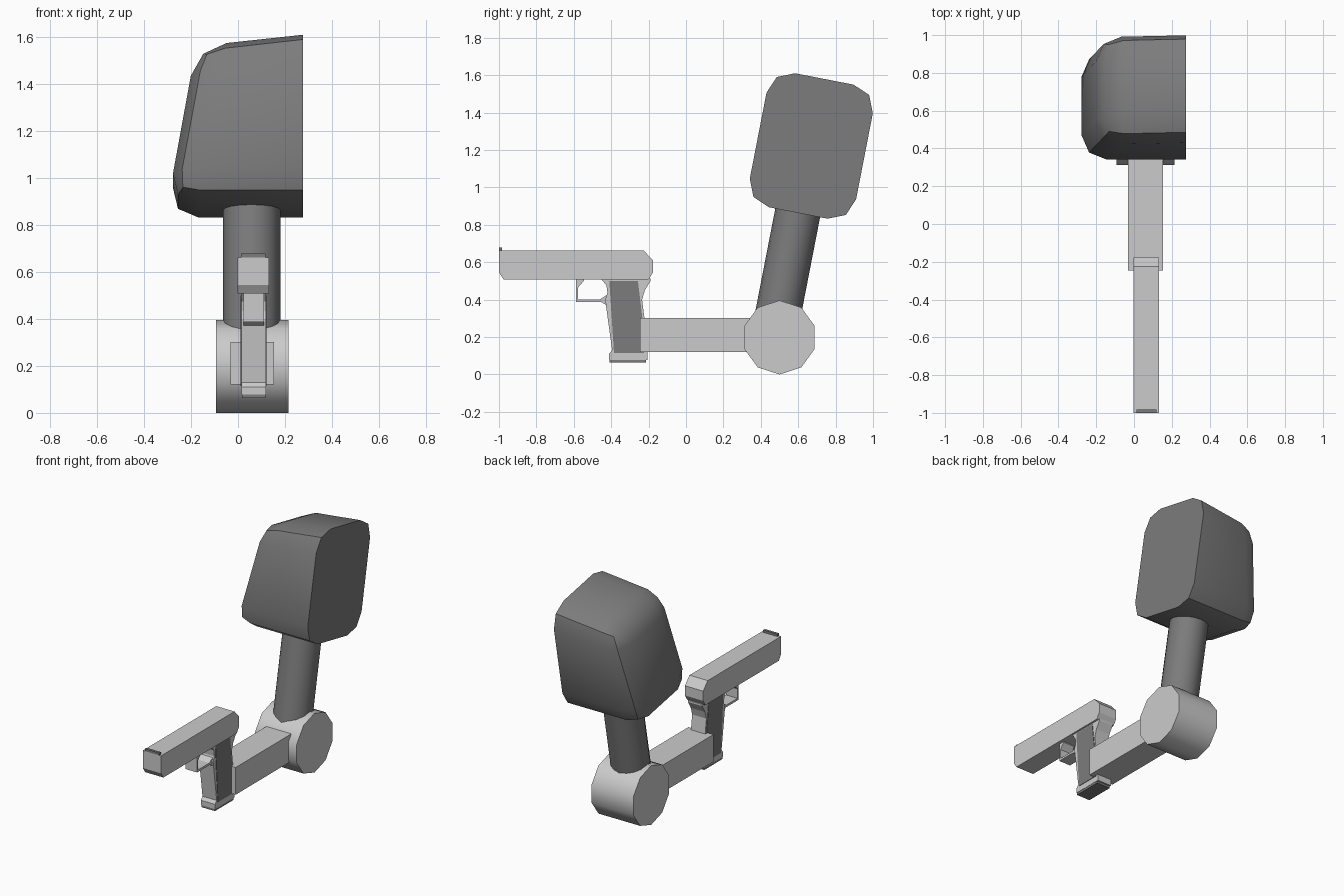
import bpy, bmesh, math
from mathutils import Matrix, Vector

if "Cube" in bpy.data.objects:
    bpy.data.objects.remove(bpy.data.objects["Cube"])

TILT = math.radians(11)   # lean of the upper arm and shoulder
CX = 0.06                 # centre line of the arm

dark = bpy.data.materials.new("dark_grey")
dark.diffuse_color = (0.2, 0.2, 0.2, 1)
dark.use_nodes = True
dark.node_tree.nodes["Principled BSDF"].inputs["Base Color"].default_value = dark.diffuse_color


def finish(name, bm, smooth=None, mat=None):
    bmesh.ops.recalc_face_normals(bm, faces=bm.faces)
    me = bpy.data.meshes.new(name)
    bm.to_mesh(me)
    bm.free()
    if mat:
        me.materials.append(mat)
    ob = bpy.data.objects.new(name, me)
    bpy.context.collection.objects.link(ob)
    if smooth:
        bpy.ops.object.select_all(action='DESELECT')
        ob.select_set(True)
        bpy.context.view_layer.objects.active = ob
        bpy.ops.object.shade_smooth_by_angle(angle=math.radians(smooth))
    return ob


def profile(name, pts, x0, x1, mat=None):
    """Side profile (y, z) extruded across x."""
    bm = bmesh.new()
    face = bm.faces.new([bm.verts.new((x0, y, z)) for y, z in pts])
    ext = bmesh.ops.extrude_face_region(bm, geom=[face])
    moved = [v for v in ext['geom'] if isinstance(v, bmesh.types.BMVert)]
    bmesh.ops.translate(bm, verts=moved, vec=(x1 - x0, 0, 0))
    return finish(name, bm, mat=mat)


def box(name, x, y, z, mat=None):
    return profile(name, [(y[0], z[0]), (y[1], z[0]), (y[1], z[1]), (y[0], z[1])], *x, mat)


def cylinder(name, sides, r, length, matrix, mat=None):
    bm = bmesh.new()
    bmesh.ops.create_cone(bm, cap_ends=True, segments=sides, radius1=r, radius2=r,
                          depth=length, matrix=matrix)
    return finish(name, bm, 50, mat)


# Shoulder: tapered block, rounded everywhere but around its flat inner face
bm = bmesh.new()
bmesh.ops.create_cube(bm, size=2)
for v in bm.verts:
    inner, back, top = v.co.x > 0, v.co.y > 0, v.co.z > 0
    v.co = Vector((0.276 if inner else (-0.178 if top else -0.30),
                   0.714 if back else 0.135,
                   (1.692 if inner else 1.642) if top else 0.962))
edges = [e for e in bm.edges if min(v.co.x for v in e.verts) < 0]
bmesh.ops.bevel(bm, geom=edges, offset=0.13, offset_type='OFFSET', segments=2,
                profile=0.5, affect='EDGES', clamp_overlap=True)
bmesh.ops.transform(bm, matrix=Matrix.Rotation(-TILT, 4, 'X'), verts=bm.verts)
finish("shoulder", bm, 40, dark)

# Upper arm, leaning back
cylinder("upper_arm", 16, 0.122, 0.72, Matrix.Translation((CX - 0.002, 0.54, 0.57))
         @ Matrix.Rotation(-TILT, 4, 'X'), dark)

# Ten-sided elbow with a corner pointing straight up, and the forearm
cylinder("elbow", 10, 0.198, 0.308, Matrix.Translation((CX + 0.001, 0.5, 0.198))
         @ Matrix.Rotation(math.pi / 2, 4, 'Y') @ Matrix.Rotation(math.pi / 10, 4, 'Z'))
box("forearm", (-0.031, 0.154), (-0.245, 0.5), (0.12, 0.302))

# Pistol slide and front sight
profile("slide", [(-1.0, 0.662), (-0.225, 0.662), (-0.177, 0.61), (-0.177, 0.545),
                  (-0.2, 0.508), (-0.975, 0.508), (-1.0, 0.545)], -0.003, 0.132)
box("front_sight", (0.012, 0.118), (-1.0, -0.983), (0.655, 0.678), dark)

# Pistol grip with a tang behind and a flared base
profile("grip", [(-0.455, 0.512), (-0.425, 0.475), (-0.42, 0.435), (-0.432, 0.40),
                 (-0.395, 0.13), (-0.412, 0.11), (-0.412, 0.078), (-0.205, 0.078),
                 (-0.205, 0.12), (-0.222, 0.30), (-0.235, 0.40), (-0.22, 0.45),
                 (-0.19, 0.50), (-0.19, 0.512)], 0.014, 0.119)
box("grip_base", (0.016, 0.117), (-0.41, -0.215), (0.064, 0.08), dark)

# Side panels of the grip
for name, x in (("grip_panel_left", (0.011, 0.02)), ("grip_panel_right", (0.113, 0.122))):
    profile(name, [(-0.41, 0.50), (-0.257, 0.50), (-0.232, 0.29), (-0.225, 0.115),
                   (-0.385, 0.115)], *x, dark)

# Trigger guard
profile("trigger_guard", [(-0.588, 0.512), (-0.588, 0.388), (-0.455, 0.388), (-0.425, 0.37),
                          (-0.415, 0.43), (-0.46, 0.402), (-0.577, 0.402), (-0.577, 0.465),
                          (-0.545, 0.502), (-0.545, 0.512)], 0.024, 0.11)
